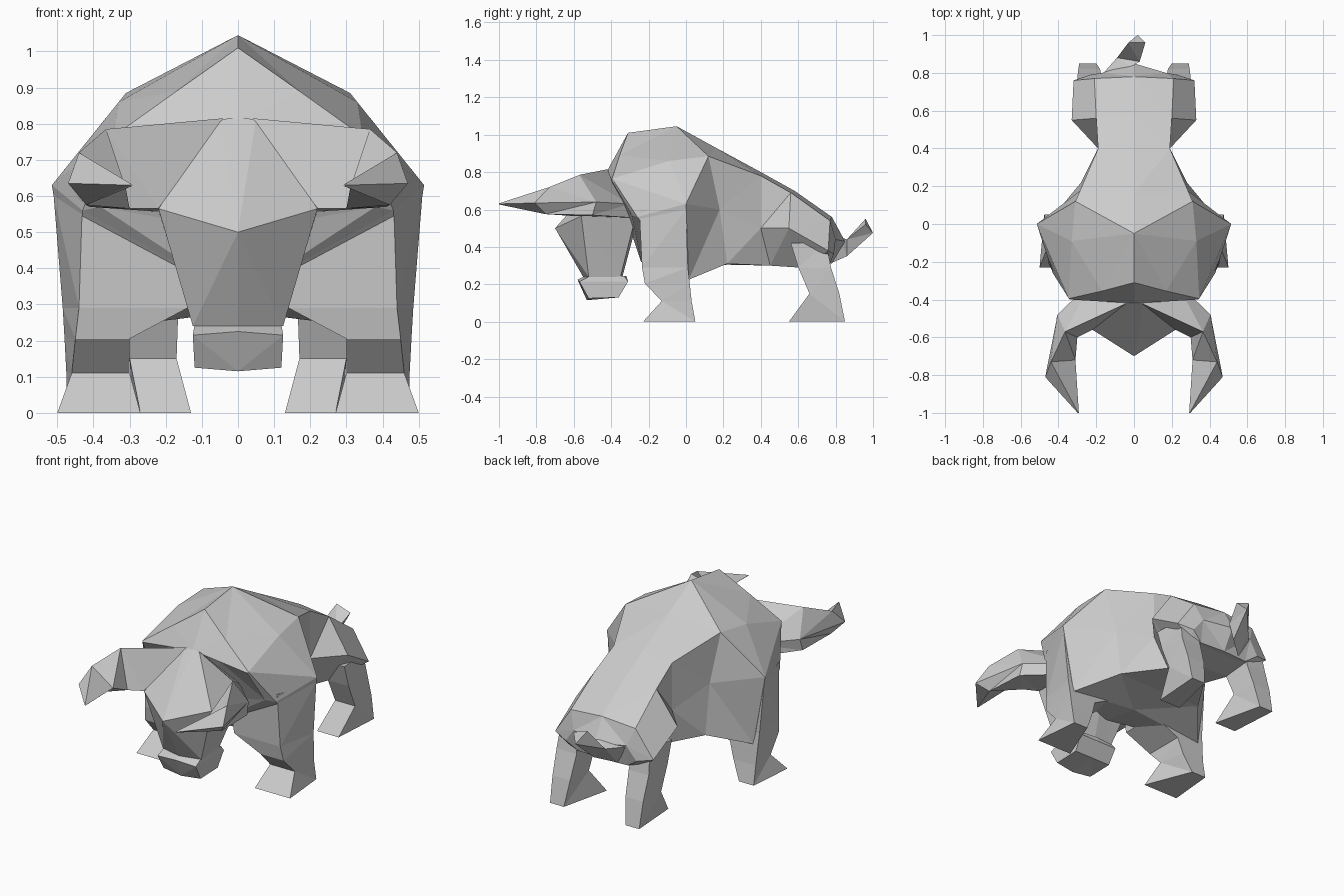
import bpy, bmesh


def loft(name, rings, mirror=False):
    """Skin closed rings of points, cap both ends, flat faces."""
    bm = bmesh.new()
    loops = [[bm.verts.new(p) for p in ring] for ring in rings]
    n = len(loops[0])
    for a, b in zip(loops, loops[1:]):
        for i in range(n):
            j = (i + 1) % n
            bm.faces.new((a[i], a[j], b[j], b[i]))
    bm.faces.new(loops[0])
    bm.faces.new(loops[-1])
    bmesh.ops.triangulate(bm, faces=bm.faces)
    bmesh.ops.recalc_face_normals(bm, faces=bm.faces)
    me = bpy.data.meshes.new(name)
    bm.to_mesh(me)
    bm.free()
    ob = bpy.data.objects.new(name, me)
    bpy.context.collection.objects.link(ob)
    if mirror:
        mod = ob.modifiers.new("Mirror", 'MIRROR')
        mod.use_mirror_merge = False
    return ob


def whole(half):
    """Complete a half ring whose first and last points lie on x = 0."""
    return half + [(-x, y, z) for x, y, z in half[-2:0:-1]]


def leg_ring(x_in, x_front, x_in_back, x_back, y_front, y_back, z):
    return [(x_in, y_front, z), (x_front, y_front, z),
            (x_back, y_back, z), (x_in_back, y_back, z)]


# Body: spine, upper flank, side, lower flank, belly
body = [
    [(0, -.42, .81), (.17, -.41, .785), (.34, -.40, .76), (.38, -.29, .57), (0, -.30, .50)],
    [(0, -.31, 1.01), (.17, -.355, .89), (.345, -.395, .765), (.43, -.26, .56), (0, -.24, .32)],
    [(0, -.05, 1.045), (.33, -.09, .86), (.515, 0, .63), (.45, .015, .225), (0, 0, .28)],
    [(0, .16, .93), (.31, .12, .885), (.28, .18, .60), (.28, .22, .31), (0, .22, .305)],
    [(0, .40, .80), (.19, .40, .78), (.19, .40, .50), (.13, .45, .30), (0, .45, .30)],
    [(0, .58, .70), (.20, .56, .69), (.33, .55, .50), (.17, .60, .29), (0, .60, .29)],
    [(0, .78, .56), (.21, .77, .54), (.32, .76, .38), (.22, .75, .31), (0, .75, .31)],
    [(0, .85, .43), (.17, .80, .44), (.23, .79, .36), (.16, .77, .31), (0, .78, .31)],
]
loft("body", [whole(r) for r in body])

# Head: front centre, front side, back side, back centre, from crown to snout
head = [
    [(0, -.42, .815), (.05, -.42, .813), (.12, -.32, .62), (0, -.30, .65)],
    [(0, -.70, .50), (.22, -.56, .565), (.22, -.27, .56), (0, -.26, .54)],
    [(0, -.55, .24), (.125, -.52, .24), (.12, -.35, .24), (0, -.34, .24)],
]
loft("head", [whole(r) for r in head])

# Muzzle
muzzle = [
    [(0, -.54, .245), (.12, -.51, .245), (.12, -.33, .245), (0, -.32, .245)],
    [(0, -.58, .225), (.125, -.57, .215), (.125, -.31, .215), (0, -.31, .215)],
    [(0, -.53, .115), (.12, -.52, .125), (.12, -.36, .13), (0, -.36, .13)],
]
loft("muzzle", [whole(r) for r in muzzle])

# Horns: top, outer, bottom, inner edge
horn = [
    [(.04, -.42, .815), (.22, -.30, .63), (.20, -.27, .555), (.22, -.56, .566)],
    [(.365, -.57, .785), (.405, -.48, .64), (.41, -.50, .57), (.30, -.60, .565)],
    [(.44, -.73, .72), (.47, -.81, .635), (.42, -.75, .575), (.31, -.72, .62)],
    [(.295, -1, .633), (.298, -1, .63), (.295, -1, .627), (.292, -1, .63)],
]
loft("horns", horn, mirror=True)

# Legs: shoulder or thigh, knee, ankle, splayed foot with narrow heel
loft("front_legs", [
    leg_ring(.10, .43, .10, .51, -.25, 0, .60),
    leg_ring(.14, .44, .14, .485, -.235, .01, .29),
    leg_ring(.30, .45, .30, .48, -.22, .02, .205),
    leg_ring(.30, .46, .33, .475, -.13, .03, .11),
    leg_ring(.27, .50, .38, .475, -.23, .05, 0)], mirror=True)
loft("hind_legs", [
    leg_ring(.16, .30, .18, .29, .56, .75, .42),
    leg_ring(.165, .30, .17, .30, .60, .775, .29),
    leg_ring(.17, .30, .18, .295, .66, .82, .15),
    leg_ring(.13, .27, .20, .29, .55, .85, 0)], mirror=True)

# Tail swung to one side
loft("tail", [
    [(-.17, .79, .43), (-.02, .83, .45), (-.10, .78, .315)],
    [(-.09, .88, .43), (.03, .86, .44), (0, .86, .35)],
    [(-.03, .96, .55), (.06, .96, .52), (.02, 1, .475)]])
